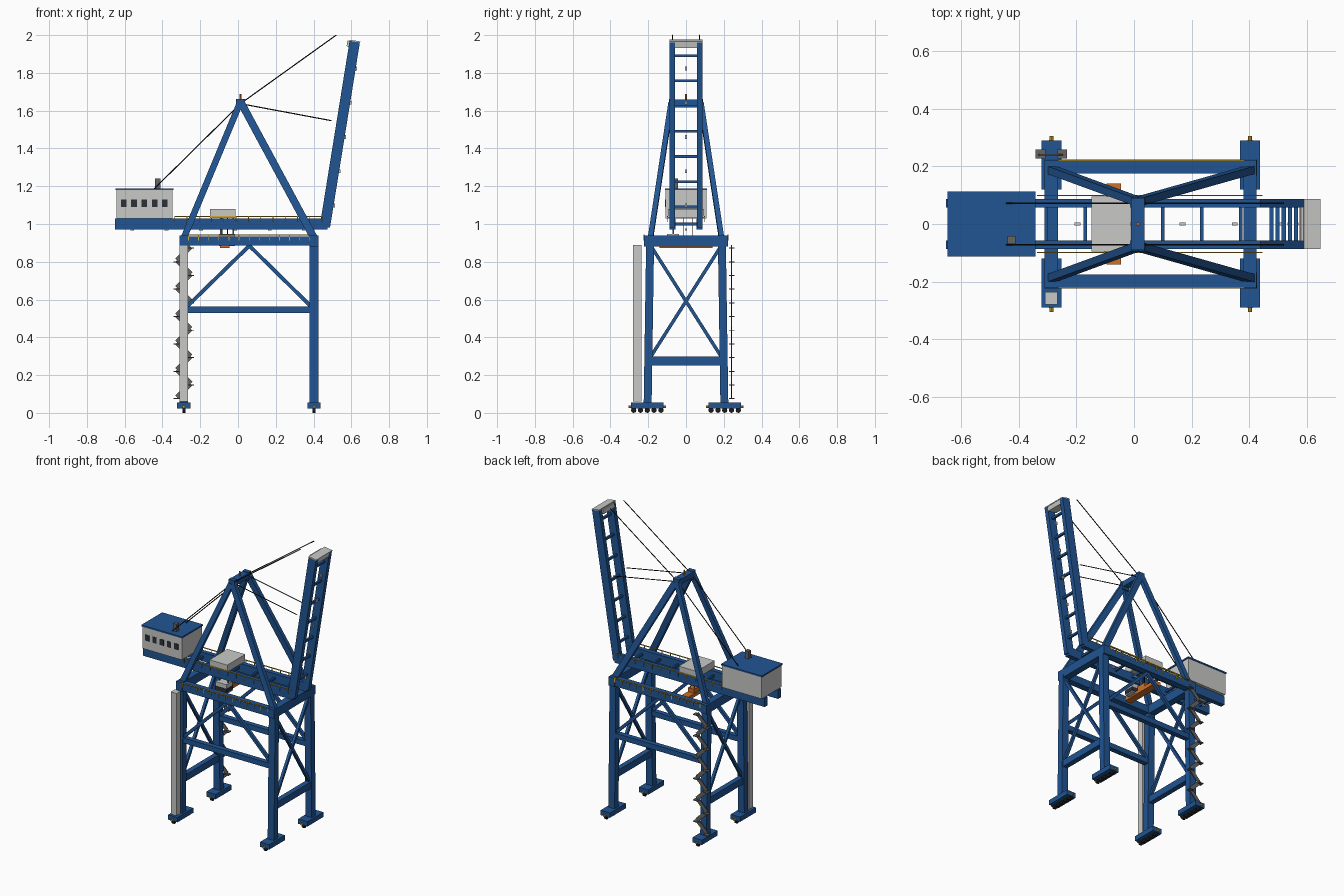
import bpy, bmesh
from mathutils import Vector, Matrix

cube = bpy.data.objects.get("Cube")
if cube:
    bpy.data.objects.remove(cube, do_unlink=True)


def material(name, r, g, b):
    m = bpy.data.materials.new(name)
    m.use_nodes = True
    m.diffuse_color = (r, g, b, 1)
    m.node_tree.nodes["Principled BSDF"].inputs["Base Color"].default_value = (r, g, b, 1)
    return m


BLUE = material("steel blue", 0.015, 0.09, 0.29)
PALE = material("pale grey", 0.58, 0.59, 0.57)
GREY = material("dark grey", 0.13, 0.13, 0.13)
GLASS = material("window dark", 0.025, 0.03, 0.04)
BLACK = material("black", 0.01, 0.01, 0.01)
YELLOW = material("safety yellow", 0.65, 0.40, 0.03)
ORANGE = material("orange", 0.62, 0.16, 0.02)


def finish(name, mat, bm):
    mesh = bpy.data.meshes.new(name)
    bm.to_mesh(mesh)
    bm.free()
    mesh.materials.append(mat)
    ob = bpy.data.objects.new(name, mesh)
    bpy.context.collection.objects.link(ob)
    return ob


def frame(p, q):
    """Matrix with z along p-q and x kept as close to world y as possible."""
    p, q = Vector(p), Vector(q)
    d = (q - p).normalized()
    ref = Vector((1, 0, 0)) if abs(d.y) > 0.95 else Vector((0, 1, 0))
    s = (ref - d * ref.dot(d)).normalized()
    t = d.cross(s)
    m = Matrix((s, t, d)).transposed().to_4x4()
    m.translation = (p + q) / 2
    return m, (q - p).length


def beams(name, mat, items):
    """Square-edged bars, each given as start, end, width, depth."""
    bm = bmesh.new()
    for p, q, w, h in items:
        m, length = frame(p, q)
        bmesh.ops.create_cube(bm, size=1, matrix=m @ Matrix.Diagonal((w, h, length, 1)))
    return finish(name, mat, bm)


def boxes(name, mat, items):
    """Upright boxes, each given as centre and size."""
    bm = bmesh.new()
    for c, size in items:
        bmesh.ops.create_cube(bm, size=1, matrix=Matrix.Translation(c) @ Matrix.Diagonal((*size, 1)))
    return finish(name, mat, bm)


def rods(name, mat, items, radius, sides=6):
    bm = bmesh.new()
    for p, q in items:
        m, length = frame(p, q)
        bmesh.ops.create_cone(bm, cap_ends=True, segments=sides, radius1=radius,
                              radius2=radius, depth=length, matrix=m)
    return finish(name, mat, bm)


SIDES = (-1, 1)
LEG_X = (-0.287, 0.403)
GIRDER_Y = 0.072
corners = [(x, s) for x in LEG_X for s in SIDES]

# Travelling feet with wheels and bumpers
boxes("feet", BLUE, [((x, s * 0.205, 0.039), (0.07, 0.17, 0.033)) for x, s in corners])
rods("wheels", BLACK, [((x - 0.008, s * 0.205 + i * 0.036, 0.014), (x + 0.008, s * 0.205 + i * 0.036, 0.014))
                       for x, s in corners for i in (-2, -1, 0, 1, 2)], 0.014, 12)
rods("bumpers", YELLOW, [((x, s * 0.205 + e * 0.083, 0.032), (x, s * 0.205 + e * 0.1, 0.032))
                         for x, s in corners for e in SIDES], 0.007, 8)

# Portal frame
beams("portal_legs", BLUE, [((x, s * 0.203, 0.05), (x, s * 0.19, 0.9), 0.042, 0.047) for x, s in corners])
beams("portal_top_beams", BLUE,
      [((-0.31, s * 0.197, 0.91), (0.425, s * 0.197, 0.91), 0.045, 0.05) for s in SIDES]
      + [((x, -0.222, 0.91), (x, 0.222, 0.91), 0.046, 0.06) for x in LEG_X])
beams("portal_tie_beams", BLUE,
      [((LEG_X[0], s * 0.197, 0.547), (LEG_X[1], s * 0.197, 0.547), 0.034, 0.035) for s in SIDES]
      + [((x, -0.2, 0.275), (x, 0.2, 0.275), 0.035, 0.046) for x in LEG_X])
beams("portal_braces", BLUE,
      [((x, s * 0.194, 0.565), (0.06, s * 0.194, 0.885), 0.02, 0.02)
       for x, s in ((-0.268, 1), (-0.268, -1), (0.385, 1), (0.385, -1))]
      + [((x, -s * 0.185, 0.3), (x, s * 0.177, 0.87), 0.018, 0.018) for x, s in corners])

# Lift shaft on the front leg
boxes("lift_shaft", PALE, [((-0.287, -0.258, 0.475), (0.043, 0.044, 0.83))])

# Zigzag stairs on the rear leg
flights, landings = [], []
for i in range(12):
    z, e = 0.075 + i * 0.0725, 1 if i % 2 else -1
    landings.append(((-0.287 + e * 0.038, 0.243, z), (0.034, 0.03, 0.005)))
    if i < 11:
        flights.append(((-0.287 + e * 0.036, 0.24, z + 0.008), (-0.287 - e * 0.036, 0.24, z + 0.08), 0.005, 0.026))
beams("stair_flights", GREY, flights)
boxes("stair_landings", GREY, landings)

# Fixed girders and cross ties
beams("girders", BLUE, [((-0.652, s * GIRDER_Y, 1.0), (0.475, s * GIRDER_Y, 1.0), 0.031, 0.06) for s in SIDES])
beams("girder_ties", BLUE, [((-0.575 + i * 0.135, -0.06, 1.0), (-0.575 + i * 0.135, 0.06, 1.0), 0.012, 0.014)
                            for i in range(8)])

# Raised boom
foot, tip = Vector((0.46, 0, 0.985)), Vector((0.618, 0, 1.965))
along = (tip - foot).normalized()
outward = Vector((along.z, 0, -along.x))
across = Vector((0, 1, 0))
beams("boom_girders", BLUE, [(foot + across * s * GIRDER_Y, tip + across * s * GIRDER_Y, 0.029, 0.055) for s in SIDES])
ties = [foot.lerp(tip, (z - foot.z) / (tip.z - foot.z)) for z in [1.09 + i * 0.1335 for i in range(7)]]
beams("boom_ties", BLUE, [(c - across * 0.06, c + across * 0.06, 0.014, 0.014) for c in ties])
shift = outward * -0.006
beams("boom_tip", PALE, [(tip + shift - along * 0.03, tip + shift, 0.118, 0.066),
                         (tip, tip + along * 0.006, 0.174, 0.058)])

# A-frame tower
beams("tower_legs", BLUE,
      [((LEG_X[0], s * 0.188, 0.925), (0.008, s * 0.08, 1.635), 0.027, 0.034) for s in SIDES]
      + [((LEG_X[1], s * 0.188, 0.925), (0.02, s * 0.08, 1.635), 0.027, 0.04) for s in SIDES])
boxes("tower_head", BLUE, [((0.013, 0, 1.64), (0.046, 0.17, 0.036))]
      + [((0.013, s * 0.075, 1.634), (0.046, 0.03, 0.056)) for s in SIDES])
rods("beacon", ORANGE, [((0.013, 0, 1.655), (0.013, 0, 1.688))], 0.006, 8)

# Stay cables
rods("stay_cables", BLACK, [((0.013, s * GIRDER_Y, 1.637), (x, s * GIRDER_Y, z))
                            for s in SIDES for x, z in ((0.52, 2.0), (0.495, 1.547), (-0.445, 1.185))], 0.003)

# Machinery house
boxes("machine_house", PALE, [((-0.495, 0, 1.105), (0.296, 0.215, 0.15))])
boxes("house_roof", BLUE, [((-0.495, 0, 1.184), (0.306, 0.224, 0.01))])
boxes("house_windows", GLASS, [((-0.496 + i * 0.0545, -0.108, 1.11), (0.03, 0.004, 0.04)) for i in (-2, -1, 0, 1, 2)])
boxes("exhaust_stack", GREY, [((-0.425, -0.056, 1.213), (0.027, 0.027, 0.054))])

# Trolley, cab, hoist ropes and spreader
boxes("trolley", PALE, [((-0.08, 0, 1.056), (0.134, 0.192, 0.048))])
boxes("driver_cab", PALE, [((-0.058, -0.068, 0.915), (0.084, 0.064, 0.064))])
boxes("cab_windows", GLASS, [((-0.058, -0.068, 0.905), (0.088, 0.068, 0.028))])
beams("cab_hangers", GREY, [((x, -0.068, 0.945), (x, -0.068, 1.035), 0.008, 0.008) for x in (-0.09, -0.025)])
boxes("spreader", ORANGE, [((-0.07, 0, 0.885), (0.05, 0.28, 0.024)), ((-0.07, 0.01, 0.91), (0.045, 0.07, 0.028))])
rods("hoist_ropes", BLACK, [((x, y, 0.92), (x, y, 1.035)) for x in (-0.085, -0.055) for y in (-0.015, 0.035)], 0.002)

# Walkway handrails with short posts
rails, posts = [], []
for y, z, x0, x1 in ((0.099, 1.04, -0.335, 0.445), (-0.099, 1.04, -0.335, 0.445),
                     (0.222, 0.942, -0.262, 0.38), (-0.222, 0.942, -0.262, 0.38)):
    rails.append(((x0, y, z), (x1, y, z), 0.005, 0.005))
    posts += [((x0 + i * (x1 - x0) / 12, y, z - 0.03), (x0 + i * (x1 - x0) / 12, y, z), 0.004, 0.004)
              for i in range(13)]
beams("handrails", YELLOW, rails)
beams("handrail_posts", YELLOW, posts)

# Floodlights under the girders and on the boom
boxes("girder_floodlights", PALE, [((-0.56 + i * 0.182, 0, 0.97), (0.02, 0.012, 0.01)) for i in range(6)])
boxes("boom_floodlights", PALE, [(foot.lerp(tip, 0.12 + i * 0.185) + outward * 0.03, (0.01, 0.012, 0.02))
                                 for i in range(5)])
